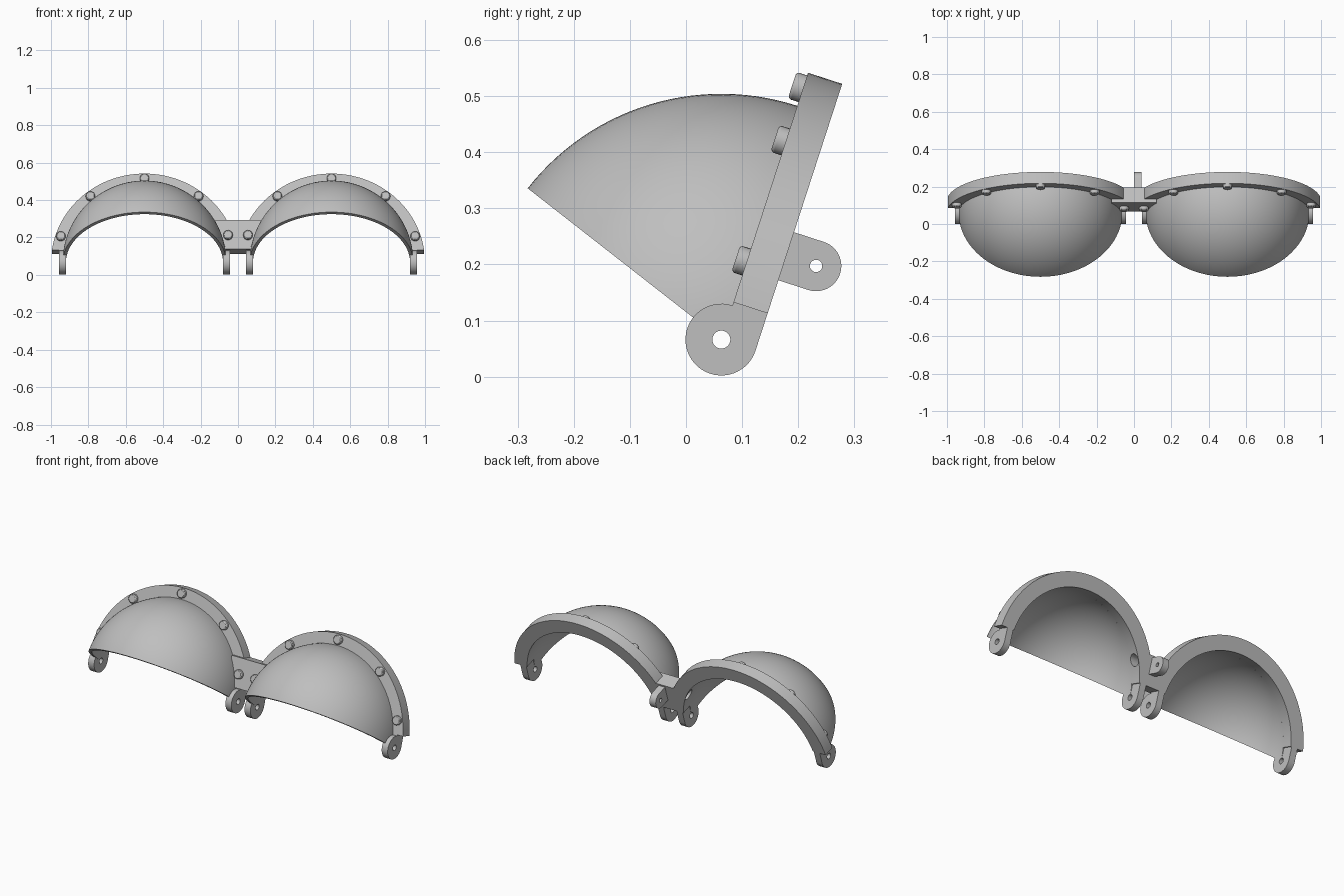
import bpy, bmesh
from math import sin, cos, asin, pi, radians
from mathutils import Matrix

cube = bpy.data.objects.get("Cube")
if cube:
    bpy.data.objects.remove(cube, do_unlink=True)

grey = bpy.data.materials.new("plain grey")
grey.use_nodes = True
grey.diffuse_color = (0.52, 0.52, 0.52, 1)
grey.node_tree.nodes["Principled BSDF"].inputs["Base Color"].default_value = (0.52, 0.52, 0.52, 1)

# Everything is built upright around the hinge axis, then leaned back
LEAN = Matrix.Translation((0, 0.063, 0.066)) @ Matrix.Rotation(radians(-18), 4, 'X')
CENTRE, OUTER, DOME, BORE = 0.5, 0.5, 0.438, 0.42
THICK, FOOT, TOP = 0.064, 0.07, 0.232


def arc(r, a, b, steps, cx=0, cy=0):
    return [(cx + r * cos(a + (b - a) * i / steps), cy + r * sin(a + (b - a) * i / steps))
            for i in range(steps + 1)]


def circle(r, steps, cx=0, cy=0):
    return arc(r, 0, 2 * pi, steps, cx, cy)[:-1]


def loft(name, rings):
    """Skin a list of closed point rings and cap both ends."""
    bm = bmesh.new()
    loops = [[bm.verts.new(p) for p in ring] for ring in rings]
    n = len(loops[0])
    for a, b in zip(loops, loops[1:]):
        for i in range(n):
            j = (i + 1) % n
            bm.faces.new((a[i], a[j], b[j], b[i]))
    bm.faces.new(loops[0])
    bm.faces.new(loops[-1])
    bmesh.ops.remove_doubles(bm, verts=bm.verts, dist=1e-5)
    bmesh.ops.recalc_face_normals(bm, faces=bm.faces)
    mesh = bpy.data.meshes.new(name)
    bm.to_mesh(mesh)
    bm.free()
    mesh.materials.append(grey)
    obj = bpy.data.objects.new(name, mesh)
    bpy.context.collection.objects.link(obj)
    obj.matrix_world = LEAN
    return obj


def along_x(name, profile, a, b):
    return loft(name, [[(x, p, q) for p, q in profile] for x in (a, b)])


def along_y(name, profile, a, b):
    return loft(name, [[(p, y, q) for p, q in profile] for y in (a, b)])


def cut(obj, cutter):
    bpy.context.view_layer.objects.active = obj
    mod = obj.modifiers.new("cut", 'BOOLEAN')
    mod.operation, mod.solver, mod.object = 'DIFFERENCE', 'EXACT', cutter
    bpy.ops.object.modifier_apply(modifier=mod.name)


def rivet(name, x, y, z):
    r = 0.025
    loft(name, [[(p, y - d, q) for p, q in circle(s, 24, x, z)]
                for s, d in ((r, -0.005), (r, 0.015), (r * 0.93, 0.018), (r * 0.8, 0.02))])


others = set(bpy.data.objects)
hinge_bore = along_x("hinge_bore_cutter", circle(0.016, 32), -1.2, 1.2)
tab_bore = along_x("tab_bore_cutter", circle(0.011, 24, 0.12, 0.177), -0.2, 0.2)
cutters = [hinge_bore, tab_bore]

for side, label in ((1, "left"), (-1, "right")):
    c = side * CENTRE

    # Dome: half-ring section swept 70 degrees forward around the hinge axis
    section = arc(DOME, 0, pi, 64) + arc(BORE, pi, 0, 64)
    dome = loft(label + "_dome", [
        [(c + x, -q * sin(t), q * cos(t)) for x, q in section]
        for t in (radians(70) * i / 28 for i in range(29))])
    cut(dome, hinge_bore)

    # Flange: thick arch behind the dome, bored sideways near the bridge
    a, b = asin(FOOT / OUTER), asin(FOOT / BORE)
    arch = arc(OUTER, a, pi - a, 64, c) + arc(BORE, pi - b, b, 64, c)
    flange = along_y(label + "_flange", arch, 0, THICK)
    screw_bore = along_x("screw_bore_cutter", circle(0.03, 32, 0.03, 0.182),
                         side * 0.05, side * 0.25)
    cutters.append(screw_bore)
    cut(flange, screw_bore)

    # Hinge lugs at both feet of the arch
    lug_shape = [(THICK, FOOT), (0, FOOT)] + arc(THICK, pi / 2, 2 * pi, 36)
    for way, where in ((-side, "inner"), (side, "outer")):
        lug = along_x(f"{label}_{where}_lug", lug_shape, c + way * BORE, c + way * 0.458)
        cut(lug, hinge_bore)

    # Rivets round the flange, the inmost one sitting on the bridge plate
    for i, deg in enumerate((18, 52, 90, 128, 162)):
        t = radians(deg)
        rivet(f"{label}_rivet_{i + 1}", c + side * 0.47 * cos(t),
              -0.02 if i == 4 else 0, 0.47 * sin(t))


# Bridge: front plate trimmed to the domes, block between flanges, rear tab
def rectangle(w):
    return [(-w, FOOT), (w, FOOT), (w, TOP), (-w, TOP)]


plate = along_y("bridge_plate", rectangle(0.12), -0.02, 0)
for c in (-CENTRE, CENTRE):
    trim = along_y("plate_trim_cutter", circle(0.43, 128, c), -0.1, 0.1)
    cutters.append(trim)
    cut(plate, trim)
along_y("bridge_block", rectangle(0.055), 0, THICK)
tab_shape = [(0.05, 0.222), (0.05, 0.132)] + arc(0.045, -pi / 2, pi / 2, 24, 0.12, 0.177)
tab = along_x("bridge_tab", tab_shape, 0, 0.04)
cut(tab, tab_bore)

for cutter in cutters:
    bpy.data.objects.remove(cutter, do_unlink=True)
bpy.context.view_layer.update()

# Smooth curved surfaces, keep edges crisp
for obj in bpy.data.objects:
    if obj.name in bpy.context.view_layer.objects:
        obj.select_set(obj not in others)
bpy.context.view_layer.objects.active = tab
bpy.ops.object.shade_smooth_by_angle(angle=radians(30))
